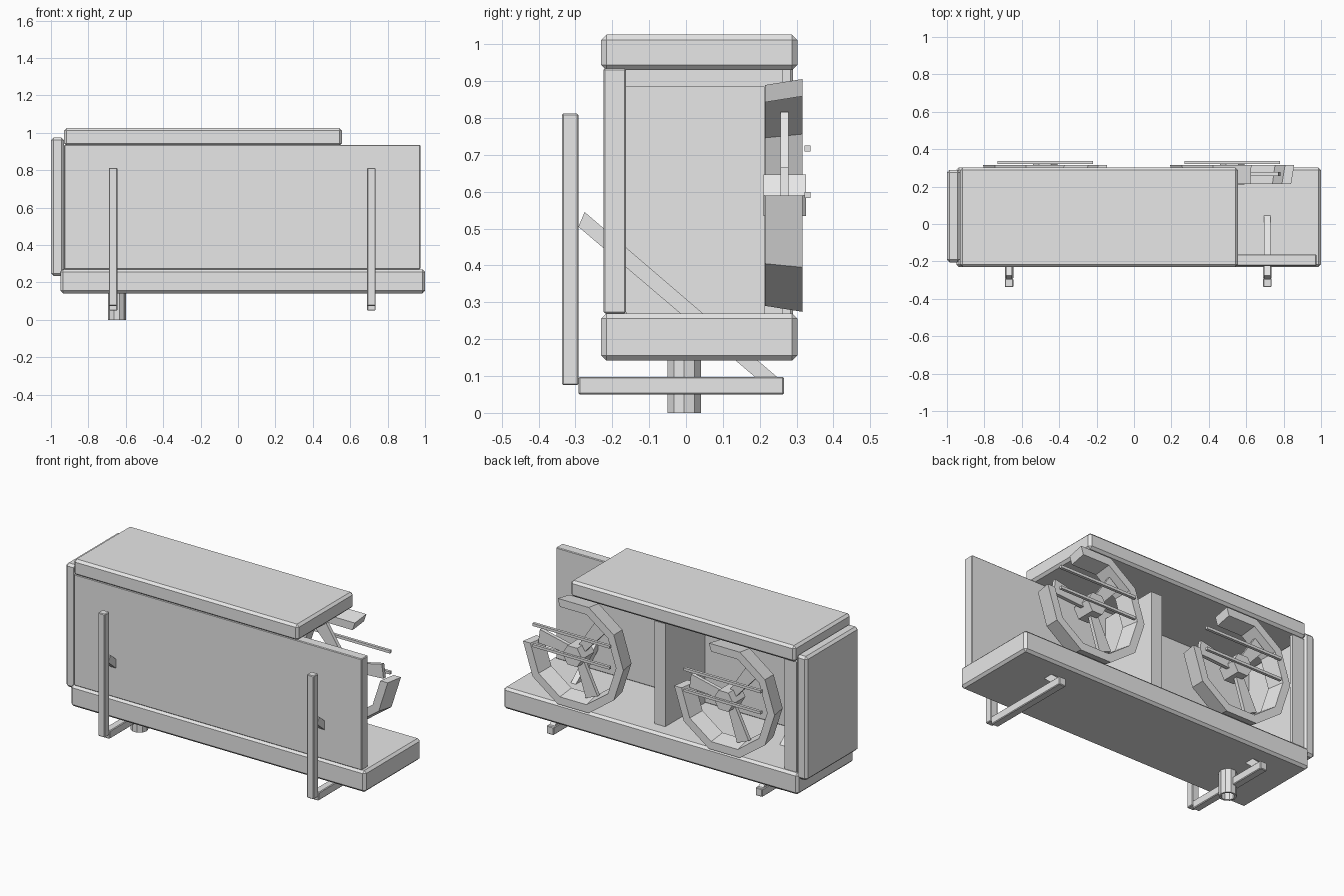
import bpy, bmesh, math
from mathutils import Matrix, Vector

old = bpy.data.objects.get("Cube")
if old:
    bpy.data.objects.remove(old, do_unlink=True)

grey = bpy.data.materials.new("light grey metal")
grey.use_nodes = True
grey.diffuse_color = (0.8, 0.8, 0.8, 1)
grey.node_tree.nodes["Principled BSDF"].inputs["Base Color"].default_value = (0.8, 0.8, 0.8, 1)


def finish(name, bm):
    bmesh.ops.recalc_face_normals(bm, faces=bm.faces)
    mesh = bpy.data.meshes.new(name)
    bm.to_mesh(mesh)
    bm.free()
    mesh.materials.append(grey)
    obj = bpy.data.objects.new(name, mesh)
    bpy.context.collection.objects.link(obj)
    return obj


def box(name, x, y, z, bevel=0.0):
    """Box from (low, high) ranges, optionally chamfered."""
    bm = bmesh.new()
    bmesh.ops.create_cube(bm, size=1)
    for v in bm.verts:
        v.co = [r[0] + (c + 0.5) * (r[1] - r[0]) for r, c in zip((x, y, z), v.co)]
    if bevel:
        bmesh.ops.bevel(bm, geom=bm.edges[:], offset=bevel, segments=1, affect='EDGES')
    return finish(name, bm)


def prism(name, points, axis, depth):
    """Extrude a closed outline of 3D points along an axis."""
    bm = bmesh.new()
    face = bm.faces.new([bm.verts.new(p) for p in points])
    new = bmesh.ops.extrude_face_region(bm, geom=[face])["geom"]
    bmesh.ops.translate(bm, verts=[g for g in new if isinstance(g, bmesh.types.BMVert)],
                        vec=Vector(axis) * depth)
    return finish(name, bm)


def ring(name, place, sections, sides, first, last):
    """Sweep a four-point (radius, height) section around a circle; may be open."""
    bm = bmesh.new()
    closed = last - first == sides
    loops = []
    for k in range(first, last + (0 if closed else 1)):
        a = math.tau * k / sides
        loops.append([bm.verts.new(place(r * math.cos(a), r * math.sin(a), h)) for r, h in sections])
    pairs = list(zip(loops, loops[1:]))
    if closed:
        pairs.append((loops[-1], loops[0]))
    for a, b in pairs:
        for i in range(4):
            j = (i + 1) % 4
            bm.faces.new((a[i], a[j], b[j], b[i]))
    if not closed:
        bm.faces.new(loops[0])
        bm.faces.new(loops[-1])
    return finish(name, bm)


# Casing
box("base_tray", (-0.95, 1.0), (-0.23, 0.302), (0.142, 0.27), 0.014)
box("top_cover", (-0.93, 0.556), (-0.23, 0.302), (0.93, 1.026), 0.014)
box("front_panel", (-0.93, 0.975), (-0.224, -0.163), (0.27, 0.935), 0.004)
box("end_panel", (-1.0, -0.93), (-0.205, 0.29), (0.235, 0.975), 0.014)
box("rear_corner_post", (-0.93, -0.85), (0.262, 0.284), (0.27, 0.93))
box("centre_partition", (-0.012, 0.06), (-0.163, 0.213), (0.27, 0.885))

# Fans with broken shrouds and guard bars
FAN_Z = 0.59
for side, cx in (("right", -0.475), ("left", 0.525)):
    def place(u, v, h, cx=cx):
        return Vector((cx + u, h, FAN_Z + v))

    shroud = [(0.315, 0.215), (0.332, 0.316), (0.283, 0.316), (0.266, 0.215)]
    ring(side + "_fan_shroud", place, shroud, 10, 2, 10)
    hub = [place(0.065 * math.cos(k * math.pi / 3), 0.065 * math.sin(k * math.pi / 3), 0.21)
           for k in range(6)]
    prism(side + "_fan_hub", hub, (0, 1, 0), 0.115)
    for n in range(3):
        turn = Matrix.Rotation(math.radians(8 + 120 * n), 2)
        outline = []
        for r, w in ((0.04, -0.025), (0.255, -0.042), (0.255, 0.042), (0.04, 0.025)):
            p = turn @ Vector((r, w))
            outline.append(place(p.x, p.y, 0.256))
        prism(f"{side}_fan_blade_{n + 1}", outline, (0, 1, 0), 0.022)
    for label, z in (("upper", 0.717), ("lower", 0.591)):
        box(f"{side}_{label}_guard_bar", (cx - 0.255, cx + 0.255),
            (0.321, 0.338), (z - 0.008, z + 0.008))

# Wall brackets
for side, cx in (("right", -0.668), ("left", 0.713)):
    span = (cx - 0.023, cx + 0.023)
    box(side + "_bracket_upright", span, (-0.337, -0.292), (0.075, 0.812), 0.004)
    box(side + "_bracket_arm", span, (-0.292, 0.266), (0.05, 0.098), 0.004)
    brace = [(-0.292, 0.505), (-0.275, 0.545), (0.25, 0.095), (0.19, 0.095)]
    prism(side + "_bracket_brace", [(cx - 0.017, y, z) for y, z in brace], (1, 0, 0), 0.034)

# Drain pipe
ring("drain_pipe", lambda u, v, h: Vector((-0.648 + u, -0.005 + v, h)),
     [(0.048, 0.0), (0.048, 0.15), (0.037, 0.15), (0.037, 0.0)], 10, 0, 10)
